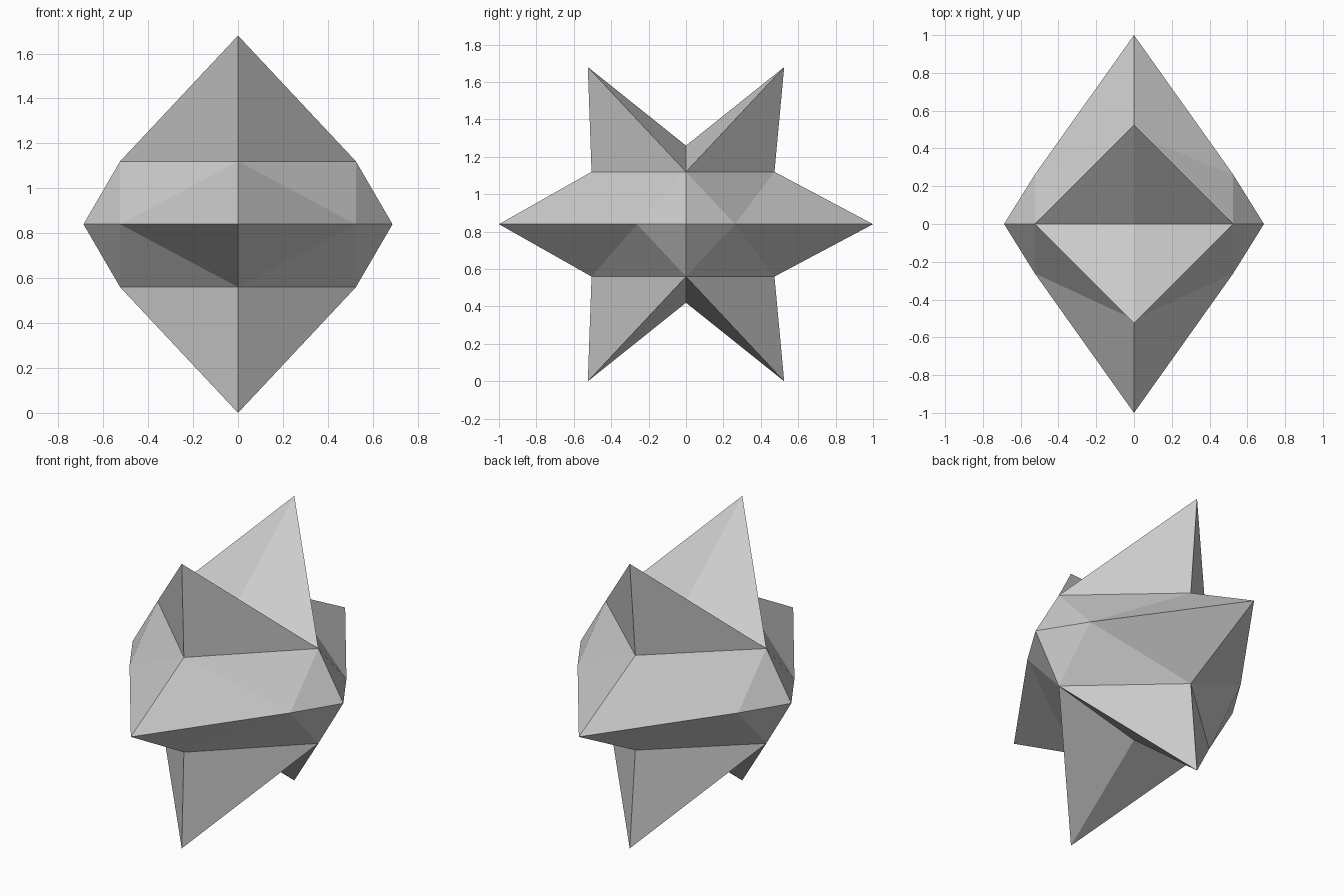
import bpy, bmesh

cube = bpy.data.objects.get("Cube")
if cube:
    bpy.data.objects.remove(cube)

MID = 0.84  # height of the horizontal symmetry plane

# Single flat colour
grey = bpy.data.materials.new("plain_grey")
grey.use_nodes = True
colour = (0.6, 0.6, 0.6, 1)
grey.diffuse_color = colour
grey.node_tree.nodes["Principled BSDF"].inputs["Base Color"].default_value = colour


def octant(bm, sx, sy, sz):
    """One eighth of the star, reflected by the three signs."""
    valley_y = 0.505 if sy < 0 else 0.473

    def vert(x, y, z):
        return bm.verts.new((sx * x, sy * y, sz * z))

    tip = vert(0, 1, 0)               # horizontal spike
    kink = vert(0.525, 0.262, 0)      # bend along the waist edge
    side = vert(0.688, 0, 0)          # widest corner
    valley = vert(0, valley_y, 0.28)  # groove between the spikes
    shoulder = vert(0.525, 0, 0.28)   # side end of the groove
    peak = vert(0, 0.525, MID)        # slanted spike
    saddle = vert(0, 0, 0.42)         # low point between slanted spikes

    for face in ((tip, kink, valley), (shoulder, valley, kink),
                 (shoulder, kink, side), (peak, valley, shoulder),
                 (peak, shoulder, saddle)):
        bm.faces.new(face)


# Six-spiked star body from eight reflected octants
bm = bmesh.new()
for sx in (-1, 1):
    for sy in (-1, 1):
        for sz in (-1, 1):
            octant(bm, sx, sy, sz)
bmesh.ops.remove_doubles(bm, verts=bm.verts, dist=0.001)
bmesh.ops.recalc_face_normals(bm, faces=bm.faces)

mesh = bpy.data.meshes.new("star_body")
bm.to_mesh(mesh)
bm.free()
mesh.materials.append(grey)
star = bpy.data.objects.new("star_body", mesh)
star.location.z = MID
bpy.context.collection.objects.link(star)
